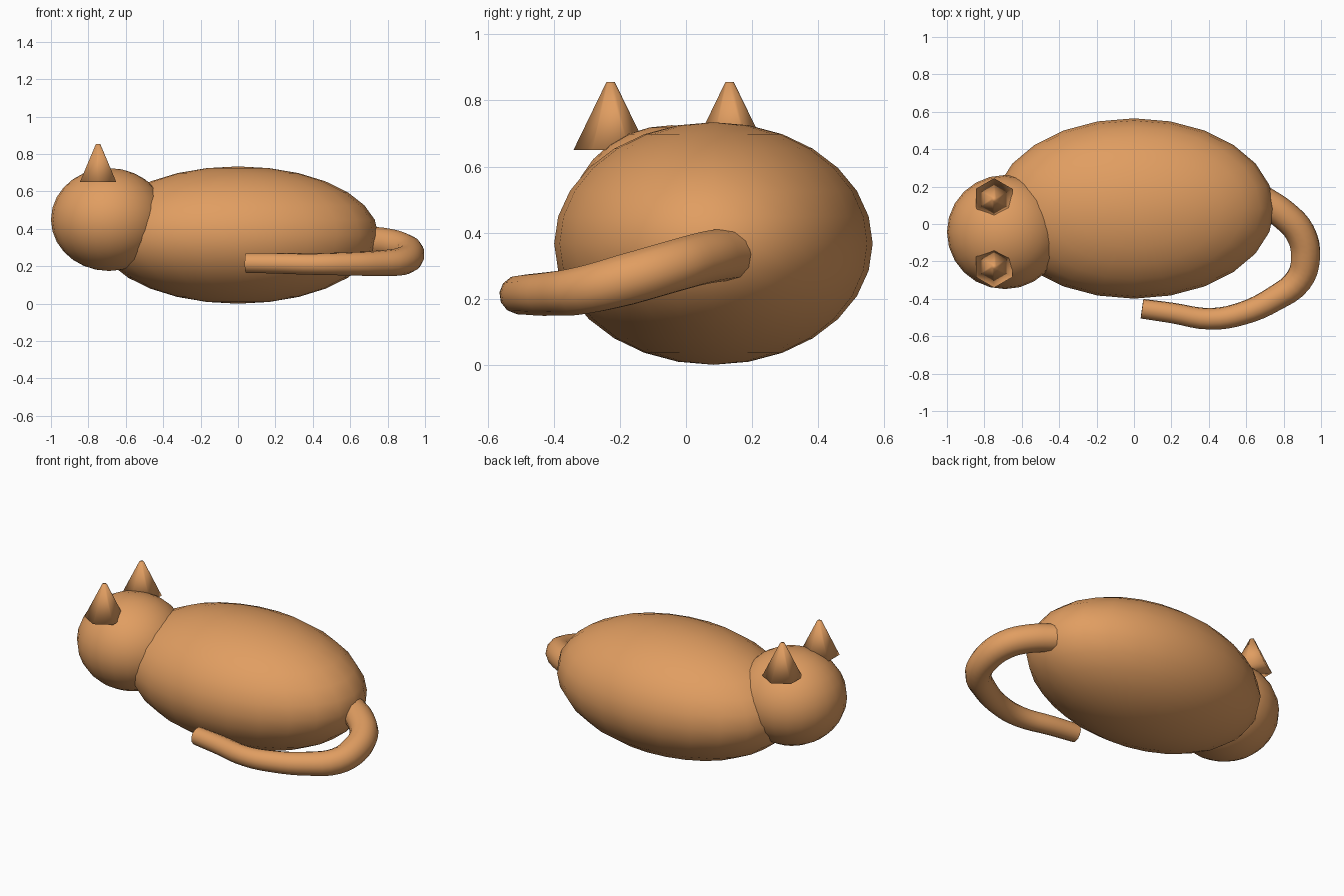
import bpy
import math

cube = bpy.data.objects.get("Cube")
if cube:
    bpy.data.objects.remove(cube, do_unlink=True)

COLOUR = (0.75, 0.34, 0.12, 1)
fur = bpy.data.materials.new("ginger_fur")
fur.use_nodes = True
fur.diffuse_color = COLOUR
fur.node_tree.nodes["Principled BSDF"].inputs["Base Color"].default_value = COLOUR


def finish(obj, name):
    obj.name = name
    obj.data.name = name
    obj.data.materials.append(fur)


def ellipsoid(name, centre, radii, rings):
    bpy.ops.mesh.primitive_uv_sphere_add(segments=24, ring_count=rings, radius=1, location=centre)
    obj = bpy.context.object
    obj.scale = radii
    bpy.ops.object.transform_apply(location=False, rotation=False, scale=True)
    bpy.ops.object.shade_smooth()
    finish(obj, name)


# Body and head
ellipsoid("body", (0, 0.083, 0.367), (0.75, 0.482, 0.367), 14)
ellipsoid("head", (-0.69, -0.043, 0.45), (0.31, 0.305, 0.275), 14)

# Ears: softly shaded six-sided cones with blunt tips
for side, y in (("right", -0.228), ("left", 0.132)):
    bpy.ops.mesh.primitive_cone_add(vertices=6, radius1=0.1125, radius2=0.013,
                                    depth=0.205, location=(-0.748, y, 0.7525))
    bpy.ops.object.shade_smooth()
    finish(bpy.context.object, side + "_ear")

# Tail: a tapering tube wrapped round the flank (x, y, z, radius)
PATH = [(0.68, 0.13, 0.335, 0.08), (0.80, 0.05, 0.322, 0.08),
        (0.89, -0.05, 0.295, 0.08), (0.917, -0.18, 0.258, 0.08),
        (0.88, -0.30, 0.228, 0.075), (0.75, -0.40, 0.216, 0.068),
        (0.58, -0.478, 0.213, 0.062), (0.41, -0.507, 0.212, 0.058),
        (0.20, -0.475, 0.216, 0.055), (0.043, -0.453, 0.218, 0.053)]
curve = bpy.data.curves.new("tail", "CURVE")
curve.dimensions = "3D"
curve.bevel_depth = 1
curve.bevel_resolution = 4
curve.resolution_u = 4
curve.use_fill_caps = True
spline = curve.splines.new("BEZIER")
spline.bezier_points.add(len(PATH) - 1)
for point, (x, y, z, r) in zip(spline.bezier_points, PATH):
    point.co = (x, y, z)
    point.radius = r
    point.handle_left_type = point.handle_right_type = "AUTO"
tail = bpy.data.objects.new("tail", curve)
bpy.context.collection.objects.link(tail)
bpy.ops.object.select_all(action="DESELECT")
tail.select_set(True)
bpy.context.view_layer.objects.active = tail
bpy.ops.object.convert(target="MESH")
bpy.ops.object.shade_smooth_by_angle(angle=math.radians(40))
finish(bpy.context.object, "tail")
